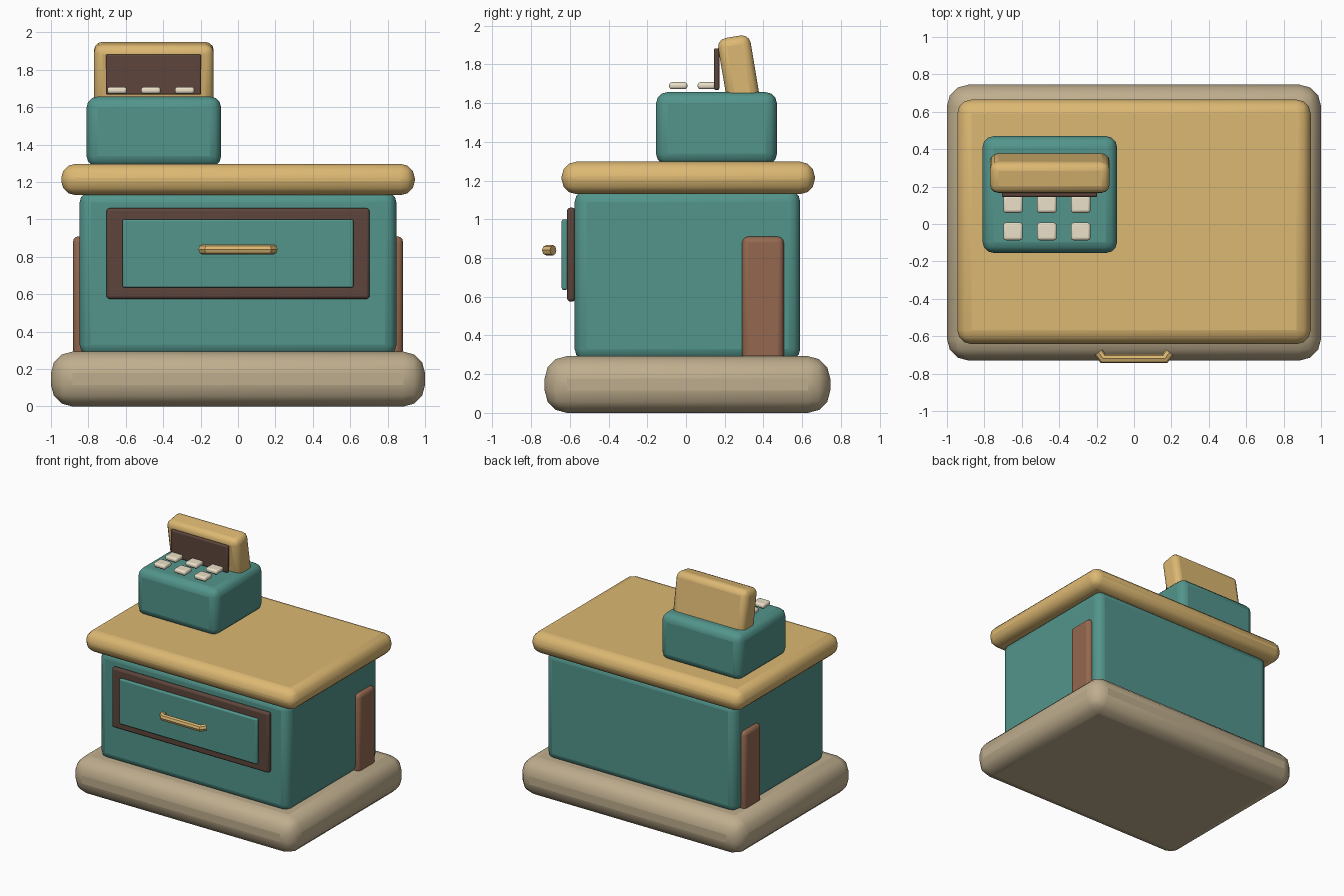
import bpy
from math import radians

if "Cube" in bpy.data.objects:
    bpy.data.objects.remove(bpy.data.objects["Cube"])


def material(name, rgb):
    m = bpy.data.materials.new(name)
    m.diffuse_color = (*rgb, 1)
    m.use_nodes = True
    m.node_tree.nodes["Principled BSDF"].inputs["Base Color"].default_value = m.diffuse_color
    return m


TEAL = material("teal", (0.085, 0.30, 0.26))
GOLD = material("gold", (0.72, 0.48, 0.17))
STONE = material("stone", (0.52, 0.42, 0.27))
BROWN = material("brown", (0.30, 0.14, 0.08))
DARK = material("dark_wood", (0.11, 0.06, 0.045))
CREAM = material("cream", (0.83, 0.75, 0.58))


def smooth(ob):
    bpy.ops.object.select_all(action='DESELECT')
    ob.select_set(True)
    bpy.context.view_layer.objects.active = ob
    bpy.ops.object.shade_smooth_by_angle(angle=radians(40))


def box(name, x, y, z, bevel, mat, tilt=0.0, segments=3):
    """Rounded box from (min, max) ranges on each axis."""
    ranges = (x, y, z)
    bpy.ops.mesh.primitive_cube_add(size=1, location=[(a + b) / 2 for a, b in ranges])
    ob = bpy.context.object
    ob.name = name
    ob.scale = [b - a for a, b in ranges]
    bpy.ops.object.transform_apply(location=False, rotation=False, scale=True)
    ob.rotation_euler.x = tilt
    mod = ob.modifiers.new("round", 'BEVEL')
    mod.width, mod.segments = bevel, segments
    ob.data.materials.append(mat)
    smooth(ob)
    return ob


# Counter
box("base", (-1, 1), (-0.73, 0.745), (0, 0.293), 0.115, STONE)
box("cabinet", (-0.847, 0.847), (-0.575, 0.59), (0.27, 1.15), 0.06, TEAL)
box("countertop", (-0.945, 0.945), (-0.642, 0.665), (1.13, 1.297), 0.075, GOLD)

# Side pilasters near the back
for side, s in (("left", -1), ("right", 1)):
    box(side + "_pilaster", sorted((s * 0.80, s * 0.882)), (0.29, 0.505), (0.27, 0.91), 0.03, BROWN)

# Drawer
box("drawer_frame", (-0.703, 0.703), (-0.614, -0.572), (0.575, 1.06), 0.016, DARK)
box("drawer_front", (-0.617, 0.617), (-0.642, -0.612), (0.635, 1.0), 0.01, TEAL)

# Drawer handle: a bent round bar
curve = bpy.data.curves.new("drawer_handle", 'CURVE')
curve.dimensions = '3D'
curve.bevel_depth = 0.027
curve.bevel_resolution = 2
curve.use_fill_caps = True
path = [(-0.19, -0.686), (-0.165, -0.72), (0.165, -0.72), (0.19, -0.686)]
spline = curve.splines.new('POLY')
spline.points.add(len(path) - 1)
for p, (x, y) in zip(spline.points, path):
    p.co = (x, y, 0.84, 1)
curve.materials.append(GOLD)
handle = bpy.data.objects.new("drawer_handle", curve)
bpy.context.collection.objects.link(handle)
bpy.ops.object.select_all(action='DESELECT')
handle.select_set(True)
bpy.context.view_layer.objects.active = handle
bpy.ops.object.convert(target='MESH')
smooth(bpy.context.object)

# Cash register
box("register_body", (-0.81, -0.09), (-0.155, 0.47), (1.28, 1.657), 0.06, TEAL)
box("register_display", (-0.77, -0.13), (0.187, 0.357), (1.59, 1.945), 0.045, GOLD, tilt=radians(9.5))
box("display_panel", (-0.707, -0.197), (0.144, 0.172), (1.667, 1.883), 0.01, DARK)

# Keys in two rows of three
for row, y in enumerate((-0.04, 0.107)):
    for col, x in enumerate((-0.647, -0.466, -0.285)):
        box(f"key_{row}_{col}", (x - 0.052, x + 0.052), (y - 0.047, y + 0.047),
            (1.672, 1.708), 0.014, CREAM)
